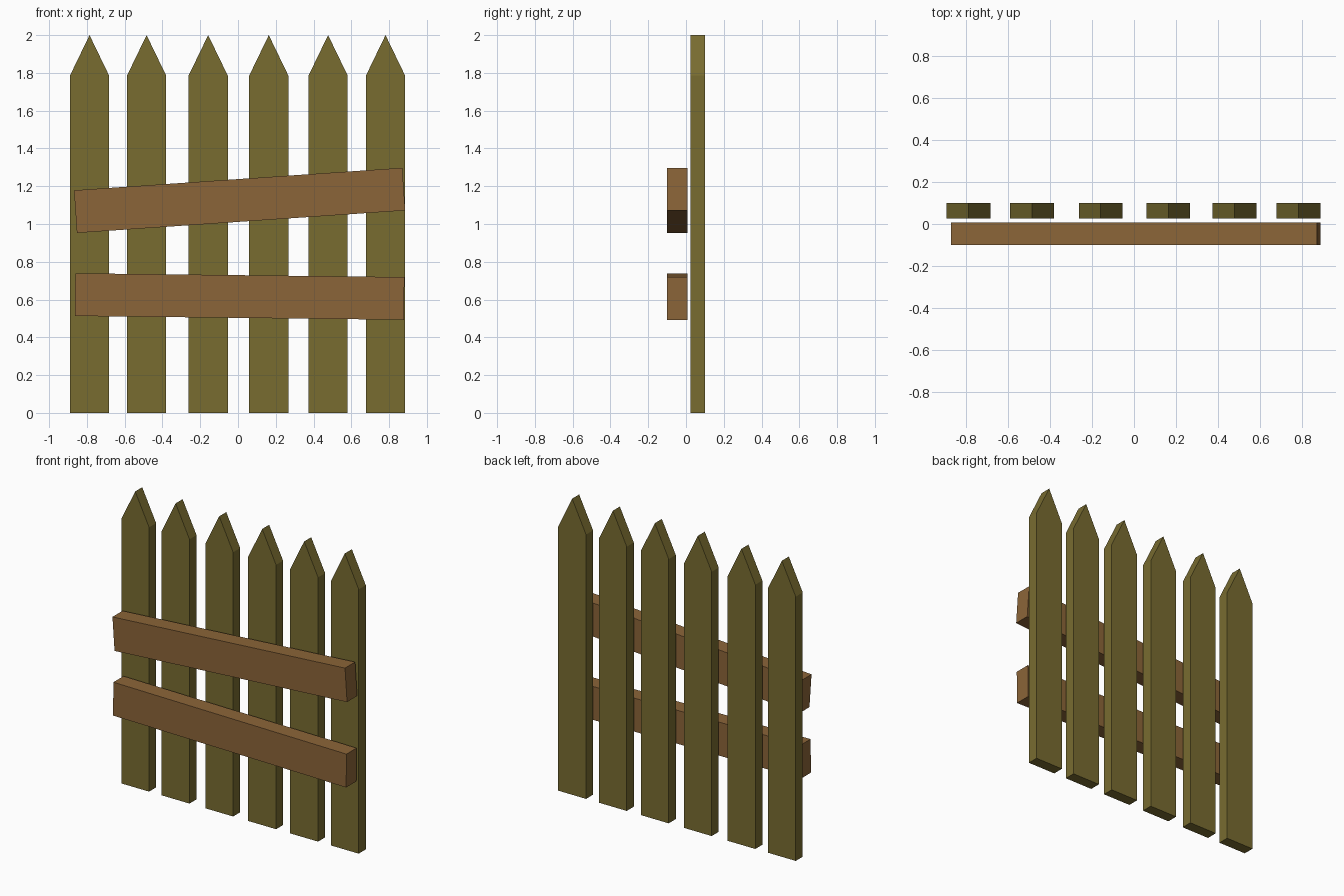
import bpy, bmesh
from math import radians
from mathutils import Matrix

if "Cube" in bpy.data.objects:
    bpy.data.objects.remove(bpy.data.objects["Cube"])


def material(name, color):
    mat = bpy.data.materials.new(name)
    mat.diffuse_color = color
    mat.use_nodes = True
    mat.node_tree.nodes["Principled BSDF"].inputs["Base Color"].default_value = mat.diffuse_color
    return mat


def plank(name, profile, y0, y1, mat, matrix=Matrix()):
    """Extrude an x/z profile from y0 to y1."""
    bm = bmesh.new()
    face = bm.faces.new([bm.verts.new((x, y0, z)) for x, z in profile])
    ext = bmesh.ops.extrude_face_region(bm, geom=[face])
    verts = [v for v in ext["geom"] if isinstance(v, bmesh.types.BMVert)]
    bmesh.ops.translate(bm, verts=verts, vec=(0, y1 - y0, 0))
    bmesh.ops.recalc_face_normals(bm, faces=bm.faces)
    mesh = bpy.data.meshes.new(name)
    bm.to_mesh(mesh)
    bm.free()
    mesh.materials.append(mat)
    obj = bpy.data.objects.new(name, mesh)
    obj.matrix_world = matrix
    bpy.context.collection.objects.link(obj)
    return obj


picket_wood = material("picket_wood", (0.19, 0.15, 0.03, 1))
rail_wood = material("rail_wood", (0.26, 0.13, 0.04, 1))

# Pointed upright pickets
w = 0.104
picket_profile = [(-w, 0), (w, 0), (w, 1.785), (0, 2), (-w, 1.785)]
for i, x in enumerate((-0.786, -0.484, -0.158, 0.163, 0.477, 0.781)):
    plank(f"picket_{i + 1}", picket_profile, 0.025, 0.1, picket_wood,
          Matrix.Translation((x, 0, 0)))

# Crooked cross rails on the front
hl, hh = 0.871, 0.113
rail_profile = [(-hl, -hh), (hl, -hh), (hl, hh), (-hl, hh)]
for name, z, tilt in (("lower_rail", 0.616, -0.66), ("upper_rail", 1.125, 3.92)):
    plank(name, rail_profile, -0.1, 0.008, rail_wood,
          Matrix.Translation((0.0085, 0, z)) @ Matrix.Rotation(radians(-tilt), 4, "Y"))
